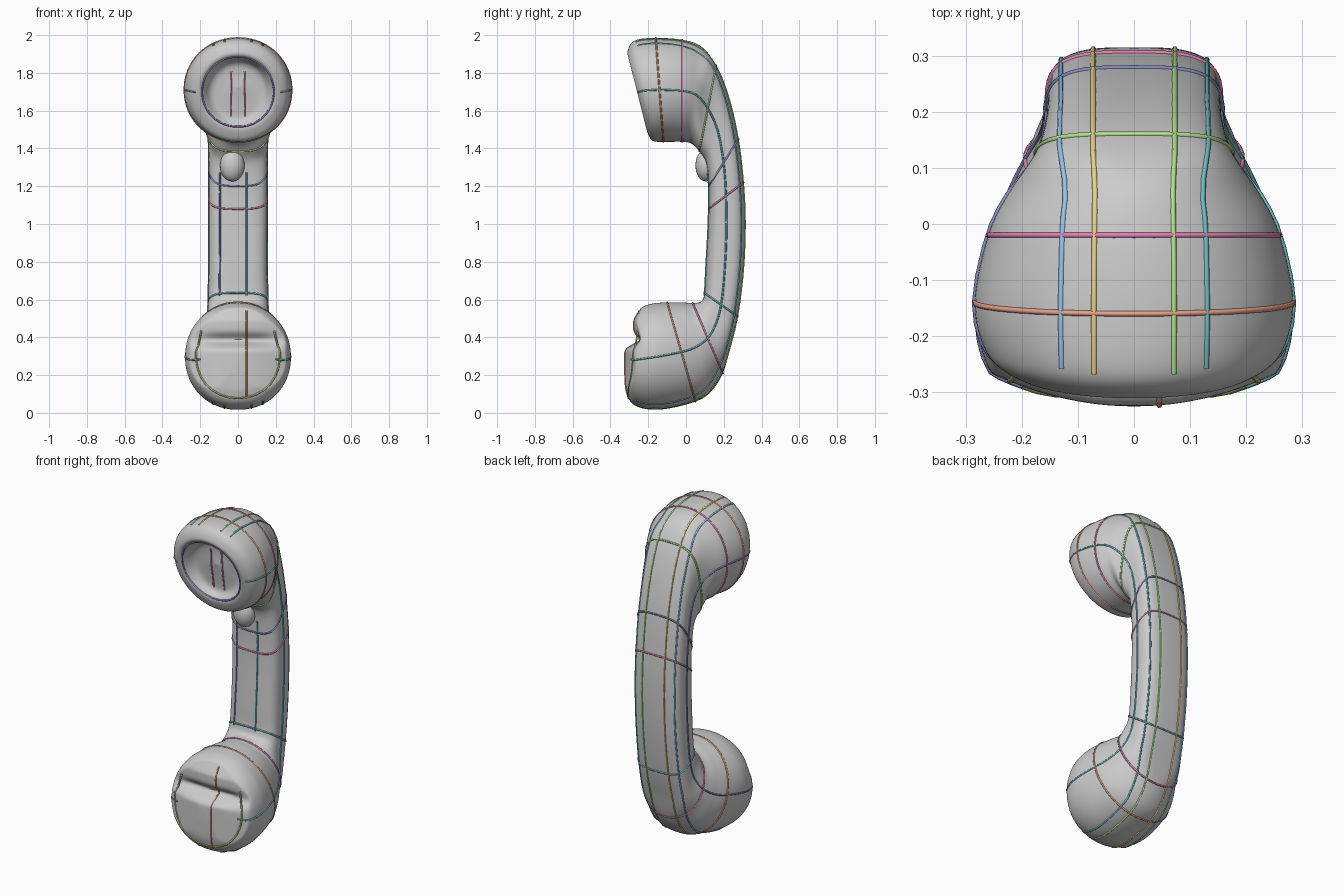
import bpy, bmesh, math
from mathutils import Vector
from mathutils.bvhtree import BVHTree

if "Cube" in bpy.data.objects:
    bpy.data.objects.remove(bpy.data.objects["Cube"])

N, STEPS = 96, 10

# Cross-sections: outer y, outer z, inner y, inner z, half width
EAR = [(-.205, 1.72, -.203, 1.715, .004), (-.205, 1.80, -.185, 1.62, .09),
       (-.225, 1.855, -.180, 1.555, .145), (-.298, 1.885, -.208, 1.515, .19),
       (-.308, 1.92, -.200, 1.475, .225), (-.270, 1.972, -.175, 1.44, .265),
       (-.160, 1.985, -.120, 1.435, .284), (-.020, 1.975, -.020, 1.435, .26),
       (.080, 1.940, .030, 1.425, .223)]
GRIP = [(.160, 1.84, .070, 1.385, .175),
        (.228, 1.67, .108, 1.32, .158), (.278, 1.45, .120, 1.20, .155),
        (.305, 1.22, .120, 1.08, .155), (.315, 1.00, .115, .94, .155),
        (.305, .75, .105, .76, .155), (.274, .51, .098, .635, .158),
        (.235, .35, .080, .59, .167)]
MOUTH = [(.195, .21, .035, .582, .193),
         (.130, .11, -.030, .585, .225), (.050, .06, -.100, .585, .255),
         (-.100, .022, -.180, .578, .279), (-.210, .02, -.240, .555, .272),
         (-.285, .05, -.285, .51, .24), (-.315, .11, -.310, .46, .185),
         (-.323, .20, -.321, .37, .09), (-.325, .287, -.325, .283, .004)]
stations = [s + (n,) for part, n in ((EAR, 2.05), (GRIP, 3.3), (MOUTH, 2.1)) for s in part]


def spline(p0, p1, p2, p3, t):
    return tuple(.5 * (2 * b + (c - a) * t + (2 * a - 5 * b + 4 * c - d) * t * t
                       + (3 * b - a - 3 * c + d) * t ** 3)
                 for a, b, c, d in zip(p0, p1, p2, p3))


def spow(v, n):
    return math.copysign(abs(v) ** (2 / n), v)


def mouth_front(x, z):
    # front limit of the mouthpiece: lower lip, soft groove, rounded upper lump
    if z > .65:
        return -1
    lip = -.325 + .9 * x * x
    lump = -.278 + .6 * x * x + .6 * max(0, z - .49)
    t = min(max((z - .33) / .06, 0), 1)
    t = t * t * (3 - 2 * t)
    groove = .04 * math.exp(-((z - .385) / .028) ** 2) * math.exp(-(x / .2) ** 4)
    return lip + (lump - lip) * t + groove


def ring(s):
    oy, oz, iy, iz, hw, n = s
    mid, half = Vector((0, (oy + iy) / 2, (oz + iz) / 2)), Vector((0, (oy - iy) / 2, (oz - iz) / 2))
    pts = []
    for k in range(N):
        a = 2 * math.pi * k / N
        p = mid + half * spow(math.cos(a), n)
        p.x = hw * spow(math.sin(a), n)
        p.y = max(p.y, mouth_front(p.x, p.z))
        pts.append(p)
    return pts


# Handset shell: one loft from the ear cup, down the grip, to the mouthpiece
rings = []
last = len(stations) - 1
for i in range(last):
    quad = [stations[min(max(i + k, 0), last)] for k in (-1, 0, 1, 2)]
    rings += [ring(spline(*quad, t / STEPS)) for t in range(STEPS)]
rings.append(ring(stations[-1]))

bm = bmesh.new()
grid = [[bm.verts.new(p) for p in r] for r in rings]
for a, b in zip(grid, grid[1:]):
    for k in range(N):
        bm.faces.new((a[k], a[(k + 1) % N], b[(k + 1) % N], b[k]))
bm.faces.new(grid[0])
bm.faces.new(grid[-1])

# Relax the mouthpiece face so the groove edges run smoothly
face_verts = [v for v in bm.verts if v.co.y < -.17 and .28 < v.co.z < .52]
for _ in range(4):
    bmesh.ops.smooth_vert(bm, verts=face_verts, factor=.5,
                          use_axis_x=True, use_axis_y=True, use_axis_z=True)
bmesh.ops.recalc_face_normals(bm, faces=bm.faces)
bm.normal_update()
surface = BVHTree.FromBMesh(bm)
mesh = bpy.data.meshes.new("handset_shell")
bm.to_mesh(mesh)
bm.free()
shell = bpy.data.objects.new("handset_shell", mesh)
bpy.context.collection.objects.link(shell)


def smooth(ob):
    bpy.ops.object.select_all(action='DESELECT')
    ob.select_set(True)
    bpy.context.view_layer.objects.active = ob
    bpy.ops.object.shade_smooth_by_angle(angle=math.radians(50))


smooth(shell)

# Small bump under the ear cup, on the inside of the grip
bpy.ops.mesh.primitive_uv_sphere_add(segments=24, ring_count=12, location=(-.03, .105, 1.31))
bump = bpy.context.object
bump.name = "throat_bump"
bump.scale = (.065, .055, .085)
smooth(bump)

# Coloured guide lines lying on the shell
COLOURS = {"blue": (.30, .55, .85), "navy": (.22, .25, .50), "teal": (.15, .50, .53),
           "green": (.45, .75, .25), "yellow": (.80, .65, .25), "pink": (.75, .22, .45),
           "olive": (.48, .52, .18), "orange": (.80, .36, .25), "purple": (.33, .24, .62)}
mats = {}
for name, c in COLOURS.items():
    mats[name] = bpy.data.materials.new(name)
    mats[name].diffuse_color = (*c, 1)


def stroke(name, pts, colour, closed=False):
    cu = bpy.data.curves.new(name, 'CURVE')
    cu.dimensions = '3D'
    cu.bevel_depth = .005
    cu.bevel_resolution = 1
    cu.use_fill_caps = True
    sp = cu.splines.new('POLY')
    sp.points.add(len(pts) - 1)
    for sp_pt, p in zip(sp.points, pts):
        sp_pt.co = (*surface.find_nearest(Vector(p))[0], 1)
    sp.use_cyclic_u = closed
    cu.materials.append(mats[colour])
    bpy.context.collection.objects.link(bpy.data.objects.new(name, cu))


# Girth lines at chosen stations
for st, colour in ((3, "purple"), (6, "orange"), (7, "pink"), (9, "green"), (11, "navy"),
                   (12, "pink"), (15, "teal"), (17, "pink"), (19, "orange")):
    stroke(f"girth_line_{st}", rings[st * STEPS][::2], colour, True)

# Ring round the mouthpiece face, open where the groove crosses
arc = [math.radians(150 + 12 * i) for i in range(21)]
stroke("mouth_ring", [(.235 * math.cos(a), -.31, .31 + .235 * math.sin(a)) for a in arc], "olive")

# Lengthwise lines on both sides
lo, hi = 4 * STEPS, 23 * STEPS
for side, k, colour in (("right", N // 4, "teal"), ("left", N - N // 4, "navy")):
    stroke(f"side_line_{side}", [r[k] for r in rings[lo:hi:4]], colour)

# Lengthwise lines along the back
for x, colour in ((-.073, "yellow"), (.073, "green"), (-.145, "blue"), (.145, "teal")):
    path = [(x, r[0].y, r[0].z) for r in rings[5 * STEPS:22 * STEPS:4]]
    stroke(f"back_line_{x}", path, colour)

# Lines on the inside of the grip
for x, colour in ((-.10, "navy"), (.045, "teal")):
    stroke(f"inner_line_{x}", [(x, .10, .62 + .05 * i) for i in range(14)], colour)

# Vertical lines in the ear cup and on the mouthpiece face
for x in (-.035, .035):
    stroke(f"cup_line_{x}", [(x, -.19, 1.57 + .02 * i) for i in range(13)], "pink")
stroke("mouth_line", [(.045, mouth_front(.045, .08 + .02 * i), .08 + .02 * i) for i in range(24)], "orange")

for m in bpy.data.materials:
    if m.users and not m.is_grease_pencil:
        m.use_nodes = True
        m.node_tree.nodes["Principled BSDF"].inputs["Base Color"].default_value = m.diffuse_color
